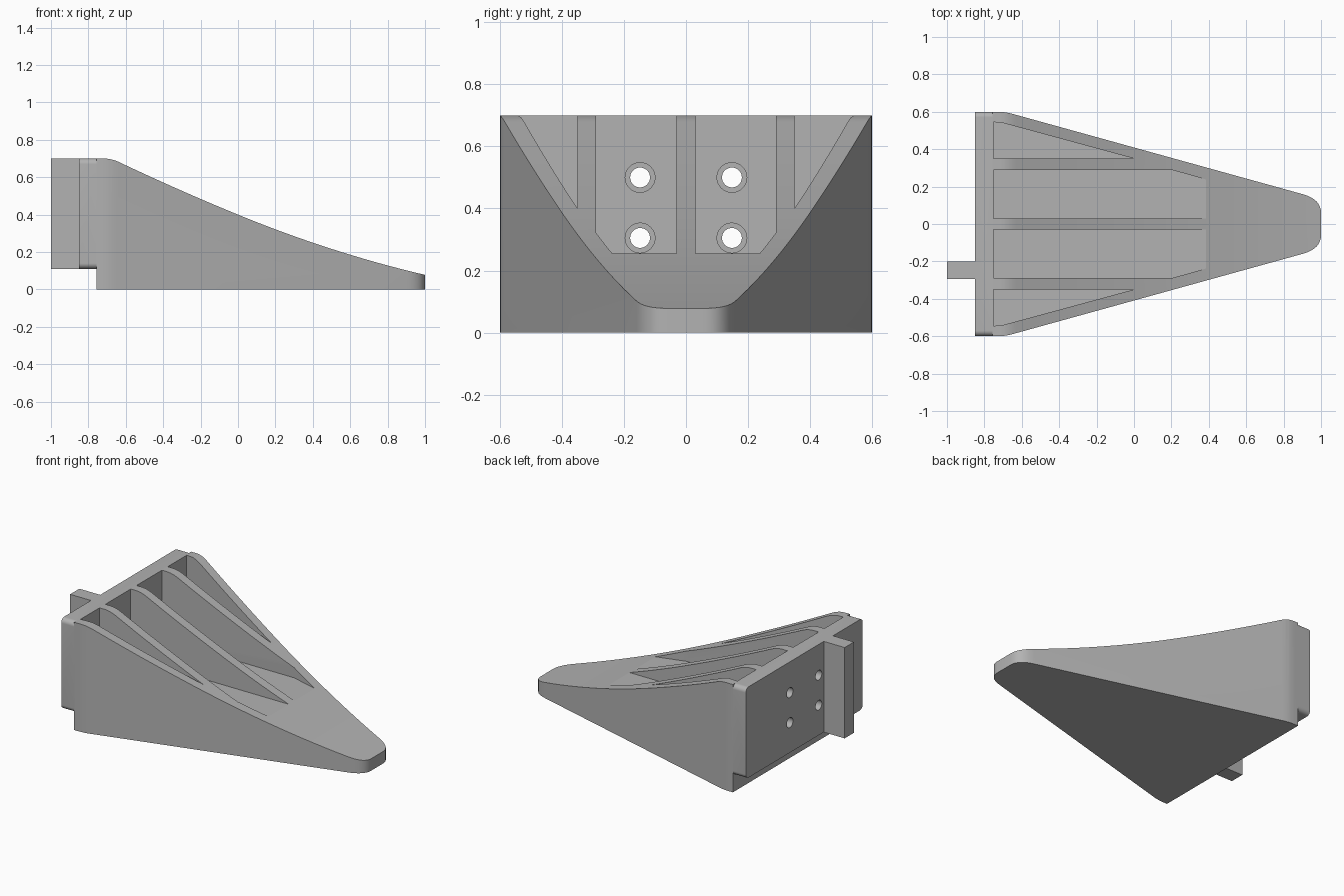
import bpy, bmesh, math
from mathutils import Vector

old = bpy.data.objects.get("Cube")
if old:
    bpy.data.objects.remove(old, do_unlink=True)

grey = bpy.data.materials.new("plain grey")
grey.use_nodes = True
grey.diffuse_color = (0.45, 0.45, 0.45, 1)
grey.node_tree.nodes["Principled BSDF"].inputs["Base Color"].default_value = (0.45, 0.45, 0.45, 1)


def prism(name, pts, axis, lo, hi):
    """Extrude a 2D outline along one axis."""
    place = {"x": lambda p, d: (d, p[0], p[1]),
             "y": lambda p, d: (p[0], d, p[1]),
             "z": lambda p, d: (p[0], p[1], d)}[axis]
    bm = bmesh.new()
    a = [bm.verts.new(place(p, lo)) for p in pts]
    b = [bm.verts.new(place(p, hi)) for p in pts]
    n = len(pts)
    bm.faces.new(a)
    bm.faces.new(b[::-1])
    for i in range(n):
        j = (i + 1) % n
        bm.faces.new((a[i], b[i], b[j], a[j]))
    bmesh.ops.recalc_face_normals(bm, faces=bm.faces)
    mesh = bpy.data.meshes.new(name)
    bm.to_mesh(mesh)
    bm.free()
    mesh.materials.append(grey)
    ob = bpy.data.objects.new(name, mesh)
    bpy.context.collection.objects.link(ob)
    return ob


def combine(target, other, operation):
    """Apply a boolean and discard the helper."""
    mod = target.modifiers.new("combine", "BOOLEAN")
    mod.operation, mod.solver, mod.object = operation, "EXACT", other
    bpy.context.view_layer.update()
    dg = bpy.context.evaluated_depsgraph_get()
    mesh = bpy.data.meshes.new_from_object(target.evaluated_get(dg))
    target.modifiers.clear()
    target.data = mesh
    bpy.data.objects.remove(other, do_unlink=True)


def bezier(a, c, b, steps=8):
    a, b, c = Vector(a), Vector(b), Vector(c)
    return [tuple(a * (1 - t) ** 2 + c * 2 * t * (1 - t) + b * t * t)
            for t in (i / steps for i in range(steps + 1))]


def circle(y, z, r, start=0, sweep=360, steps=32):
    return [(y + r * math.cos(math.radians(start + sweep * i / steps)),
             z + r * math.sin(math.radians(start + sweep * i / steps)))
            for i in range(steps)]


def slope(x):
    """Height of the concave top, eased into the flat heel."""
    z = 0.40 - 0.41 * x + (0.05 if x < 0 else 0.088) * x * x
    k = 0.02
    h = max(k - abs(z - 0.70), 0) / k
    return min(z, 0.70) - h * h * k / 4


# Wedge: side profile intersected with the tapered plan
BACK, TOP, FLOOR, WALL = -0.757, 0.70, 0.255, -0.75
xs = [-0.74 + 0.01 * i for i in range(12)] + [-0.6 + 0.05 * i for i in range(32)] + [1.02]
side = [(BACK, 0), (BACK, TOP)] + [(x, slope(x)) for x in xs] + [(1.02, 0)]
wedge = prism("wedge_body", side, "y", -0.7, 0.7)
half = ([(BACK, 0.6)] + bezier((-0.73, 0.6), (-0.69, 0.6), (-0.65, 0.589), 4)
        + bezier((0.9, 0.16), (1.0, 0.133), (1.0, 0.06)))
plan = half + [(x, -y) for x, y in reversed(half)]
combine(wedge, prism("plan_cutter", plan, "z", -0.1, 1), "INTERSECT")

# Back plate with rounded corners, and its key
r = 0.03
corners = [(0.6 - r, TOP - r), (-0.6 + r, TOP - r), (-0.6 + r, 0.11 + r), (0.6 - r, 0.11 + r)]
outline = []
for i, (y, z) in enumerate(corners):
    outline += circle(y, z, r, 90 * i, 90, 8) + circle(y, z, r, 90 * i + 90, 0, 1)
combine(wedge, prism("back_plate", outline, "x", -0.85, -0.753), "UNION")
key = [(-0.295, 0.11), (-0.2, 0.11), (-0.2, TOP), (-0.295, TOP)]
combine(wedge, prism("back_key", key, "x", -1, -0.82), "UNION")

# Pockets between the ribs, and counterbored bolt holes
inner = [(WALL, 0.03), (0.42, 0.03), (0.42, 0.228), (0.2, 0.29), (WALL, 0.29)]
outer = [(WALL, 0.35), (0, 0.35), (-0.7, 0.54), (WALL, 0.545)]
for s in (1, -1):
    for pocket in (inner, outer):
        pts = [(x, s * y) for x, y in pocket]
        combine(wedge, prism("pocket_cutter", pts, "z", FLOOR, 1), "DIFFERENCE")
    for z in (0.305, 0.5):
        combine(wedge, prism("hole_cutter", circle(s * 0.148, z, 0.032), "x", -0.9, -0.7), "DIFFERENCE")
        combine(wedge, prism("bore_cutter", circle(s * 0.148, z, 0.048), "x", -0.79, -0.7), "DIFFERENCE")

# Smooth only the gentle curves
bpy.ops.object.select_all(action="DESELECT")
wedge.select_set(True)
bpy.context.view_layer.objects.active = wedge
bpy.ops.object.shade_smooth_by_angle(angle=math.radians(16))
